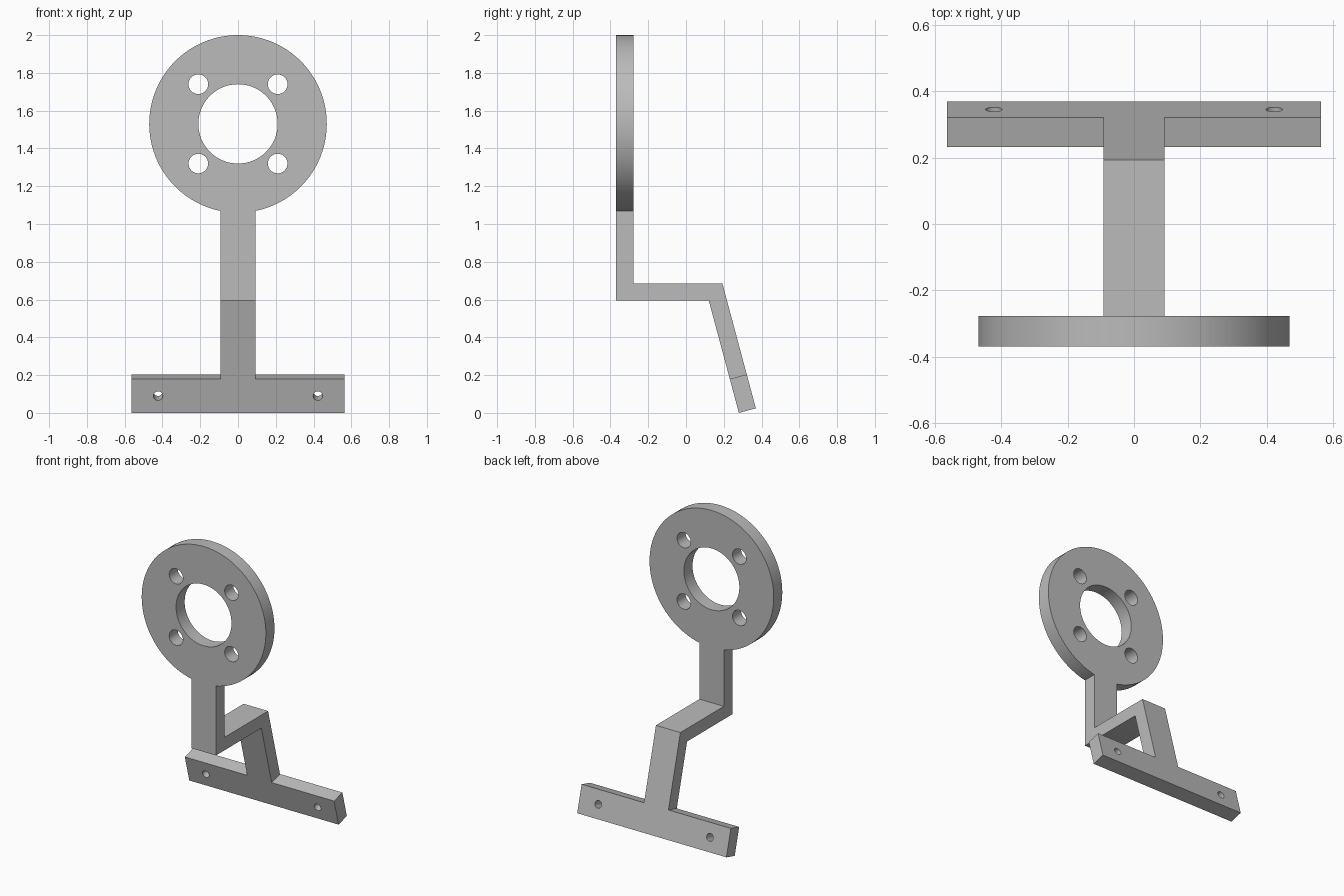
import bpy
import bmesh
from math import radians, sin, cos, asin, pi

cube = bpy.data.objects.get("Cube")
if cube:
    bpy.data.objects.remove(cube, do_unlink=True)

T = 0.093          # plate thickness
W = 0.0925         # half width of the strap
TILT = radians(15)

grey = bpy.data.materials.new("bracket grey")
grey.use_nodes = True
colour = (0.5, 0.5, 0.5, 1)
grey.diffuse_color = colour
grey.node_tree.nodes["Principled BSDF"].inputs["Base Color"].default_value = colour


def arc(cx, cy, r, start=0.0, end=2 * pi, n=48):
    closed = end - start > 2 * pi - 0.001
    steps = n if closed else n - 1
    return [(cx + r * cos(start + (end - start) * i / steps),
             cy + r * sin(start + (end - start) * i / steps)) for i in range(n)]


def plate(name, loops, thickness, location, rotation):
    """Extrude a flat outline (first loop) with holes (other loops)."""
    curve = bpy.data.curves.new(name + " outline", "CURVE")
    curve.dimensions = "2D"
    curve.fill_mode = "BOTH"
    curve.extrude = thickness / 2
    for loop in loops:
        spline = curve.splines.new("POLY")
        spline.points.add(len(loop) - 1)
        for point, (x, y) in zip(spline.points, loop):
            point.co = (x, y, 0, 1)
        spline.use_cyclic_u = True
    temp = bpy.data.objects.new(name + " temp", curve)
    bpy.context.collection.objects.link(temp)
    graph = bpy.context.evaluated_depsgraph_get()
    mesh = bpy.data.meshes.new_from_object(temp.evaluated_get(graph))
    bpy.data.objects.remove(temp, do_unlink=True)

    bm = bmesh.new()
    bm.from_mesh(mesh)
    bmesh.ops.remove_doubles(bm, verts=bm.verts, dist=0.0001)
    bmesh.ops.recalc_face_normals(bm, faces=bm.faces)
    bm.to_mesh(mesh)
    bm.free()
    mesh.materials.clear()
    mesh.materials.append(grey)

    obj = bpy.data.objects.new(name, mesh)
    bpy.context.collection.objects.link(obj)
    obj.location = location
    obj.rotation_euler = rotation
    bpy.ops.object.select_all(action="DESELECT")
    obj.select_set(True)
    bpy.context.view_layer.objects.active = obj
    bpy.ops.object.shade_smooth_by_angle(angle=radians(30))
    return obj


# Upright ring with its neck and bolt holes
RING_Z, RING_R, SHELF_Z = 1.53, 0.47, 0.595
gap = asin(W / RING_R)
outline = arc(0, RING_Z, RING_R, -pi / 2 + gap, 1.5 * pi - gap, 96)
outline += [(-W, SHELF_Z), (W, SHELF_Z)]
holes = [arc(0, RING_Z, 0.21, n=64)]
holes += [arc(sx * 0.21, RING_Z + sz * 0.21, 0.052, n=32)
          for sx in (-1, 1) for sz in (-1, 1)]
plate("ring_plate", [outline] + holes, T,
      (0, -0.37 + T / 2, 0), (pi / 2, 0, 0))

# Tilted foot bar with its leg and screw holes
FOOT_Y, BAR, HALF = 0.28, 0.186, 0.565
leg = SHELF_Z / cos(TILT)
outline = [(-HALF, 0), (HALF, 0), (HALF, BAR), (W, BAR),
           (W, leg), (-W, leg), (-W, BAR), (-HALF, BAR)]
holes = [arc(sx * 0.423, BAR / 2, 0.025, n=24) for sx in (-1, 1)]
plate("foot_plate", [outline] + holes, T,
      (0, FOOT_Y + T / 2 * cos(TILT), T / 2 * sin(TILT)),
      (pi / 2 + TILT, 0, 0))

# Horizontal shelf with a mitred corner, joining ring neck and leg
knee = FOOT_Y - leg * sin(TILT)
back = (knee + T * cos(TILT), SHELF_Z + T * sin(TILT))
top = SHELF_Z + 0.089
corner = (back[0] - (top - back[1]) * sin(TILT) / cos(TILT), top)
profile = [(-0.37 + T, SHELF_Z), (knee, SHELF_Z), back, corner, (-0.37 + T, top)]
plate("shelf", [profile], 2 * W, (0, 0, 0), (pi / 2, 0, pi / 2))
